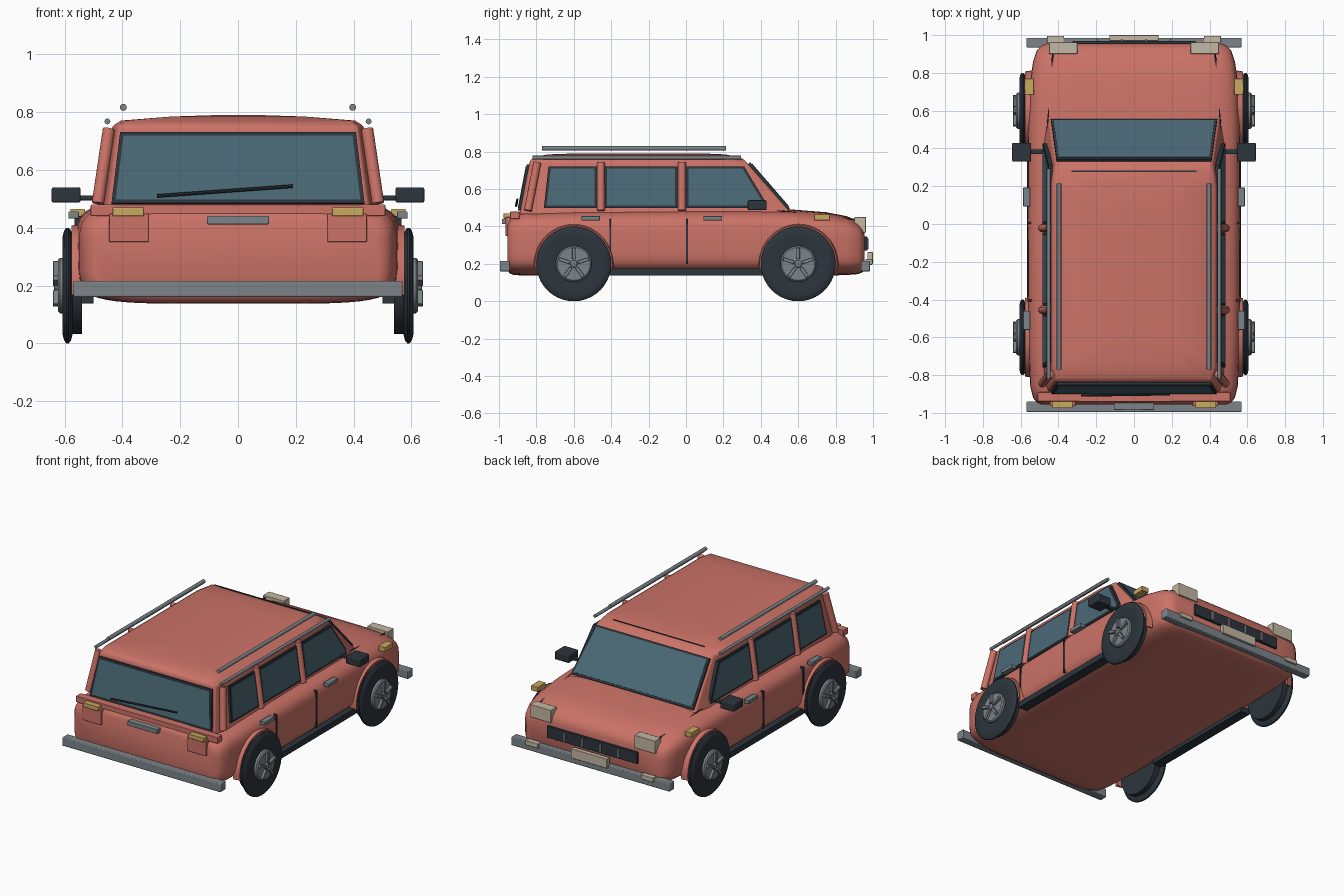
import bpy, bmesh, math
from mathutils import Vector, Matrix

if "Cube" in bpy.data.objects:
    bpy.data.objects.remove(bpy.data.objects["Cube"])


def material(name, c):
    m = bpy.data.materials.new(name)
    m.diffuse_color = (*c, 1)
    m.use_nodes = True
    m.node_tree.nodes["Principled BSDF"].inputs["Base Color"].default_value = m.diffuse_color
    return m


PAINT = material("paint", (0.6, 0.17, 0.135))
GLASS = material("glass", (0.07, 0.14, 0.18))
DARK = material("dark_trim", (0.025, 0.035, 0.045))
BEIGE = material("lamp", (0.55, 0.48, 0.37))
AMBER = material("amber", (0.6, 0.4, 0.12))
GREY = material("grey_metal", (0.2, 0.23, 0.25))


def finish(name, bm, mat, bevel=0, segs=2, angle=40):
    bmesh.ops.recalc_face_normals(bm, faces=bm.faces[:])
    me = bpy.data.meshes.new(name)
    bm.to_mesh(me)
    bm.free()
    me.materials.append(mat)
    ob = bpy.data.objects.new(name, me)
    bpy.context.collection.objects.link(ob)
    if bevel:
        b = ob.modifiers.new("bevel", 'BEVEL')
        b.width, b.segments, b.limit_method = bevel, segs, 'ANGLE'
        b.angle_limit = math.radians(42)
    bpy.ops.object.select_all(action='DESELECT')
    ob.select_set(True)
    bpy.context.view_layer.objects.active = ob
    bpy.ops.object.shade_smooth_by_angle(angle=math.radians(angle))
    return ob


def loft(name, rings, mat, closed=False, **kw):
    bm = bmesh.new()
    vs = [[bm.verts.new(p) for p in r] for r in rings]
    n = len(rings[0])
    pairs = list(zip(vs, vs[1:])) + ([(vs[-1], vs[0])] if closed else [])
    for a, b in pairs:
        for i in range(n):
            j = (i + 1) % n
            bm.faces.new((a[i], a[j], b[j], b[i]))
    if not closed:
        bm.faces.new(vs[0])
        bm.faces.new(vs[-1])
    return finish(name, bm, mat, **kw)


def box(name, x, y, z, mat, bevel=0.003):
    bm = bmesh.new()
    c = [(a + b) / 2 for a, b in (x, y, z)]
    s = [b - a for a, b in (x, y, z)]
    bmesh.ops.create_cube(bm, size=1, matrix=Matrix.Translation(c) @ Matrix.Diagonal((*s, 1)))
    return finish(name, bm, mat, bevel)


def tube(name, a, b, r, mat, n=16):
    a, b = Vector(a), Vector(b)
    bm = bmesh.new()
    rot = (b - a).to_track_quat('Z', 'Y').to_matrix().to_4x4()
    bmesh.ops.create_cone(bm, cap_ends=True, segments=n, radius1=r, radius2=r, depth=(b - a).length,
                          matrix=Matrix.Translation((a + b) / 2) @ rot)
    return finish(name, bm, mat)


def pane(name, pts, out):
    # dark frame slab with a slightly raised, smaller glass slab
    out = Vector(out).normalized()
    pts = [Vector(p) for p in pts]
    n = len(pts)
    inner = []
    for i, p in enumerate(pts):
        d1, d2 = (pts[i - 1] - p).normalized(), (pts[(i + 1) % n] - p).normalized()
        inner.append(p + (d1 + d2) * 0.013 / max(0.3, d1.cross(d2).length))
    for nm, q, lo, hi, m in (("_frame", pts, -0.01, 0.012, DARK), ("_glass", inner, 0, 0.015, GLASS)):
        loft(name + nm, [[p + out * lo for p in q], [p + out * hi for p in q]], m)


# lower body: rounded sections along y (y, half width, bottom, top)
def section(y, w, z0, z1):
    pts = []
    for i in range(48):
        t = 2 * math.pi * (i + 0.5) / 48
        c, s = math.cos(t), math.sin(t)
        pts.append((w * math.copysign(abs(c) ** 0.36, c), y,
                    (z0 + z1) / 2 + (z1 - z0) / 2 * math.copysign(abs(s) ** 0.42, s)))
    return pts


stations = [(-0.955, 0.49, 0.17, 0.42), (-0.945, 0.515, 0.15, 0.445), (-0.92, 0.535, 0.14, 0.47),
            (-0.86, 0.55, 0.137, 0.485), (-0.6, 0.56, 0.137, 0.492), (0, 0.563, 0.137, 0.497),
            (0.4, 0.562, 0.137, 0.497), (0.55, 0.56, 0.137, 0.492), (0.75, 0.55, 0.137, 0.476),
            (0.86, 0.535, 0.14, 0.455), (0.92, 0.515, 0.145, 0.428), (0.945, 0.49, 0.155, 0.40),
            (0.955, 0.465, 0.17, 0.37)]
loft("lower_body", [section(*s) for s in stations], PAINT, angle=50)


# cabin: tapering rings, crowned roof
def ring(z, yr, yf, wr, wm, wf):
    return [(-wr, yr, z), (wr, yr, z), (wm, yr + 0.08, z), (wm, yf - 0.12, z),
            (wf, yf, z), (-wf, yf, z), (-wm, yf - 0.12, z), (-wm, yr + 0.08, z)]


loft("cabin", [ring(0.46, -0.89, 0.573, 0.455, 0.478, 0.455), ring(0.752, -0.835, 0.318, 0.415, 0.436, 0.415),
               ring(0.771, -0.81, 0.285, 0.39, 0.405, 0.385), ring(0.785, -0.74, 0.21, 0.23, 0.23, 0.23),
               ring(0.79, -0.6, 0.1, 0.08, 0.08, 0.08)], PAINT, bevel=0.012, segs=3)


def side_x(z):
    return 0.478 - (z - 0.46) * 0.144


# windscreen and rear window
pane("windscreen", [(-0.44, 0.547, 0.49), (0.44, 0.547, 0.49), (0.41, 0.334, 0.736), (-0.41, 0.334, 0.736)],
     (0, 0.75, 0.66))
pane("rear_window", [(-0.438, -0.887, 0.483), (0.438, -0.887, 0.483), (0.408, -0.84, 0.73), (-0.408, -0.84, 0.73)],
     (0, -1, 0.19))
tube("rear_wiper", (-0.28, -0.908, 0.51), (0.19, -0.902, 0.544), 0.006, DARK, 8)
windows = {"rear_side_window": [(-0.76, 0.498), (-0.475, 0.498), (-0.475, 0.72), (-0.735, 0.72)],
           "middle_side_window": [(-0.435, 0.498), (-0.045, 0.498), (-0.045, 0.72), (-0.435, 0.72)],
           "front_side_window": [(0.0, 0.498), (0.425, 0.498), (0.425, 0.53), (0.31, 0.72), (0.0, 0.72)]}


def wheel(name, s, y):
    # tyre, rim and inner drum revolved round the x axis
    def lathe(part, prof, mat, n=40):
        rings = []
        for i in range(n):
            t = 2 * math.pi * i / n
            rings.append([(s * x, y + r * math.cos(t), 0.2 + r * math.sin(t)) for x, r in prof])
        loft(name + part, rings, mat, closed=True, angle=35)
    lathe("_tyre", [(0.575, 0.002), (0.573, 0.17), (0.578, 0.19), (0.586, 0.2), (0.594, 0.2), (0.602, 0.19),
                    (0.607, 0.17), (0.603, 0.135), (0.6, 0.002)], DARK)
    lathe("_drum", [(0.54, 0.002), (0.54, 0.168), (0.576, 0.168), (0.576, 0.002)], DARK)
    lathe("_hub", [(0.598, 0.002), (0.598, 0.096), (0.617, 0.096), (0.624, 0.088), (0.624, 0.002)], GREY)
    lathe("_cap", [(0.62, 0.002), (0.62, 0.02), (0.636, 0.018), (0.638, 0.002)], GREY, 20)
    # five spokes
    for k in range(5):
        ob = box(name + "_spoke", (-0.01, 0.01), (-0.009, 0.009), (0.025, 0.085), GREY, 0.002)
        ob.matrix_world = Matrix.Translation((s * 0.63, y, 0.2)) @ Matrix.Rotation(k * math.tau / 5, 4, 'X')
    # arch lip over the wheel
    arch = []
    for i in range(25):
        t = math.pi * (i / 24 * 1.1 - 0.05)
        arch.append([(s * (0.565 + dx), y + r * math.cos(t), 0.2 + r * math.sin(t))
                     for dx, r in ((-0.03, 0.198), (0.012, 0.198), (0.012, 0.207), (-0.03, 0.215))])
    loft(name + "_arch", arch, PAINT)


for s, side in ((-1, "left"), (1, "right")):
    def sbox(name, x, y, z, mat, bevel=0.003):
        return box(side + "_" + name, tuple(sorted((s * x[0], s * x[1]))), y, z, mat, bevel)

    for nm, pts in windows.items():
        pane(side + "_" + nm, [(s * side_x(z), y, z) for y, z in pts], (s, 0, 0.14))
    # pillars
    for nm, y0, y1 in (("rear", -0.845, -0.795), ("middle", -0.455, -0.455), ("front", -0.022, -0.022)):
        tube(f"{side}_{nm}_pillar", (s * 0.485, y0, 0.485), (s * 0.447, y1, 0.742), 0.021, PAINT)
    # roof rails
    tube(side + "_roof_rail", (s * 0.397, -0.77, 0.817), (s * 0.397, 0.215, 0.817), 0.012, GREY)
    tube(side + "_drip_rail", (s * 0.452, -0.82, 0.768), (s * 0.452, 0.295, 0.768), 0.01, GREY)
    # bonnet seam
    tube(side + "_bonnet_seam", (s * 0.43, 0.9, 0.437), (s * 0.465, 0.42, 0.492), 0.004, DARK, 8)
    # sill, door seams, handles, mirror
    sbox("sill", (0.5, 0.566), (-0.42, 0.42), (0.137, 0.176), DARK)
    for y in (-0.405, 0.005):
        sbox("door_seam", (0.54, 0.566), (y - 0.005, y + 0.005), (0.2, 0.44), DARK, 0)
    for y in (-0.51, 0.143):
        sbox("door_handle", (0.55, 0.587), (y - 0.05, y + 0.05), (0.432, 0.456), GREY)
    sbox("mirror", (0.545, 0.645), (0.33, 0.43), (0.487, 0.54), DARK, 0.006)
    sbox("mirror_arm", (0.44, 0.56), (0.37, 0.395), (0.495, 0.512), DARK)
    # lamps
    sbox("headlamp", (0.3, 0.45), (0.9, 0.962), (0.367, 0.45), BEIGE)
    sbox("fog_lamp", (0.37, 0.46), (0.96, 0.996), (0.195, 0.225), BEIGE)
    sbox("side_indicator", (0.53, 0.58), (0.685, 0.77), (0.433, 0.465), AMBER)
    sbox("tail_lamp", (0.31, 0.446), (-0.964, -0.92), (0.35, 0.45), PAINT)
    sbox("rear_indicator", (0.325, 0.435), (-0.975, -0.92), (0.441, 0.47), AMBER)
    for y, nm in ((-0.6, "rear"), (0.6, "front")):
        wheel(f"{side}_{nm}_wheel", s, y)

# bumpers, tail trim, grille and plate
box("rear_bumper", (-0.57, 0.57), (-0.995, -0.94), (0.16, 0.216), GREY, 0.005)
box("front_bumper", (-0.57, 0.57), (0.935, 0.985), (0.16, 0.216), GREY, 0.005)
box("tail_ledge", (-0.51, 0.51), (-0.94, -0.89), (0.44, 0.48), PAINT)
box("tail_handle", (-0.107, 0.107), (-0.985, -0.93), (0.412, 0.441), GREY)
box("grille", (-0.325, 0.325), (0.93, 0.97), (0.27, 0.345), DARK)
for x in (-0.195, -0.065, 0.065, 0.195):
    box("grille_bar", (x - 0.006, x + 0.006), (0.96, 0.976), (0.28, 0.335), GREY, 0)
box("number_plate", (-0.13, 0.13), (0.97, 1.0), (0.2, 0.262), BEIGE)
box("roof_front_seam", (-0.33, 0.33), (0.276, 0.282), (0.765, 0.776), DARK, 0)
